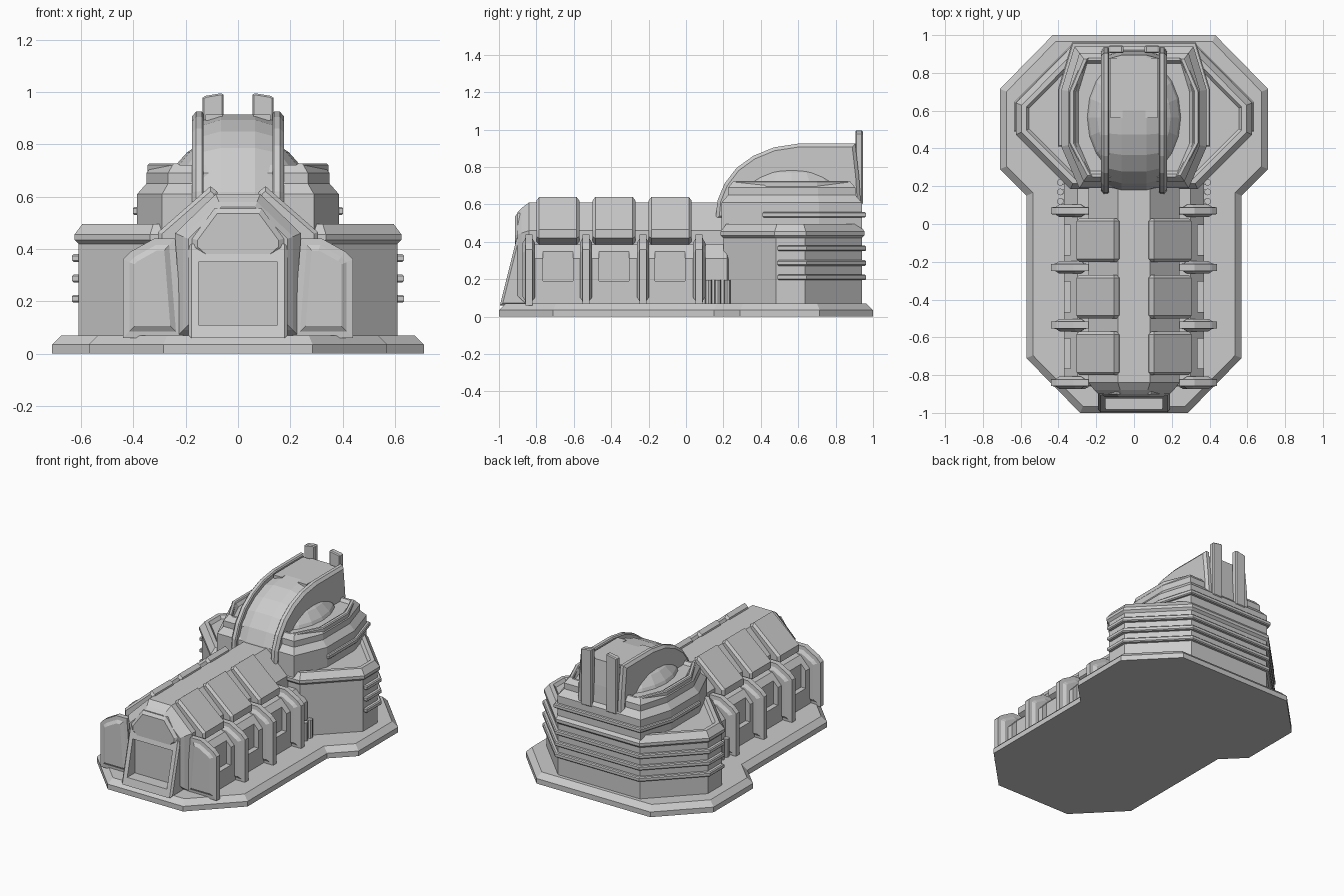
import bpy, bmesh
from mathutils import Vector

if "Cube" in bpy.data.objects:
    bpy.data.objects.remove(bpy.data.objects["Cube"])


def offset(pts, d):
    """Inset a closed outline by d (mitred corners)."""
    n = len(pts)
    area = sum(pts[i][0] * pts[(i + 1) % n][1] - pts[(i + 1) % n][0] * pts[i][1] for i in range(n))
    sgn = 1 if area > 0 else -1
    out = []
    for i in range(n):
        p0, p, p1 = (Vector(pts[(i + k) % n]) for k in (-1, 0, 1))
        e0, e1 = (p - p0).normalized(), (p1 - p).normalized()
        n0, n1 = Vector((-e0.y, e0.x)) * sgn, Vector((-e1.y, e1.x)) * sgn
        out.append(p + (n0 + n1) * (d / max(0.3, 1 + n0.dot(n1))))
    return out


def loft(name, pts, levels, axis='z'):
    """Solid from an outline, stacked along an axis; levels = (position, inset)."""
    bm = bmesh.new()
    put = {'z': lambda p, l: (p[0], p[1], l),
           'y': lambda p, l: (p[0], l, p[1]),
           'x': lambda p, l: (l, p[0], p[1])}[axis]
    rings = [[bm.verts.new(put(p, l)) for p in offset(pts, d)] for l, d in levels]
    n = len(pts)
    for a, b in zip(rings, rings[1:]):
        for i in range(n):
            bm.faces.new((a[i], a[(i + 1) % n], b[(i + 1) % n], b[i]))
    bm.faces.new(rings[0])
    bm.faces.new(rings[-1])
    bmesh.ops.recalc_face_normals(bm, faces=bm.faces)
    me = bpy.data.meshes.new(name)
    bm.to_mesh(me)
    bm.free()
    ob = bpy.data.objects.new(name, me)
    bpy.context.collection.objects.link(ob)
    return ob


def sym(half):
    """Close a right-hand half outline across x = 0."""
    return half + [(-x, y) for x, y in reversed(half)]


def box(name, a, b):
    return loft(name, [(a[0], a[1]), (b[0], a[1]), (b[0], b[1]), (a[0], b[1])], [(a[2], 0), (b[2], 0)])


def ribbon(name, path, w, z0, z1):
    """Flat strip following an open path, w wide towards the left of travel."""
    far = offset(path, w)
    c = min(0.008, (z1 - z0) / 3)
    return loft(name, list(path) + [tuple(p) for p in reversed(far)],
                [(z0, c), (z0 + c, 0), (z1 - c, 0), (z1, c)])


def cut(ob, cutter):
    m = ob.modifiers.new('recess', 'BOOLEAN')
    m.object = cutter
    m.solver = 'EXACT'
    cutter.hide_render = True
    cutter.hide_viewport = True
    cutter.display_type = 'WIRE'


# Base plate
loft('base_plate', sym([(.285, -1), (.57, -.71), (.57, .15), (.71, .29), (.71, .715), (.43, 1)]),
     [(0, 0), (.035, 0), (.07, .035)])

# Nave with bevelled front gable
loft('nave', sym([(.24, .06), (.24, .46), (.085, .61)]),
     [(-.9, .05), (-.88, .03), (-.84, 0), (.3, 0)], 'y')

# Entrance portal, recessed door and hood
portal = loft('portal', [(-.995, .06), (-.905, .42), (-.8, .42), (-.8, .06)],
              [(-.19, .012), (-.178, 0), (.178, 0), (.19, .012)], 'x')
cut(portal, box('door_cutter', (-.15, -1.1, .11), (.15, -.885, .35)))
loft('entrance_hood', sym([(.13, .36), (.175, .40), (.175, .44), (.09, .555)]),
     [(-.915, .035), (-.915, .02), (-.9, 0), (-.82, 0)], 'y')

PILLARS = (-.84, -.535, -.23, .07)
BAYS = (-.685, -.385, -.085)
for s, side in ((1, 'right'), (-1, 'left')):
    # Side aisle with window recesses
    aisle = loft('aisle_' + side, [(s * x, z) for x, z in ((.1, .06), (.37, .06), (.37, .31), (.3, .385), (.1, .385))],
                 [(-.85, .02), (-.83, 0), (.22, 0), (.25, .05)], 'y')
    for y in BAYS:
        x0, x1 = sorted((s * .335, s * .5))
        cut(aisle, box('window_cutter', (x0, y - .08, .19), (x1, y + .08, .37)))
        # Overhanging roof blocks
        loft('roof_block_' + side,
             [(s * x, z) for x, z in ((.07, .58), (.08, .62), (.105, .64), (.305, .465), (.305, .42), (.23, .38), (.2, .38))],
             [(y - .115, .015), (y - .1, 0), (y + .1, 0), (y + .115, .015)], 'y')
    # Buttress pillars
    for y in PILLARS:
        loft('buttress_' + side,
             [(s * x, z) for x, z in ((.21, .06), (.44, .06), (.44, .36), (.41, .39), (.32, .44), (.24, .44))],
             [(y - .033, .045), (y - .02, .025), (y - .018, 0), (y + .018, 0), (y + .02, .025), (y + .033, .045)], 'y')
    # Short pipes beside the hall
    for y in (.12, .17, .22):
        bpy.ops.mesh.primitive_cylinder_add(vertices=8, radius=.018, depth=.13, location=(s * .39, y, .13))
        bpy.context.object.name = 'pipe_' + side
        box('pipe_bracket_' + side, (min(s * .35, s * .39), y - .012, .07), (max(s * .35, s * .39), y + .012, .18))

# Lower observatory block with rim and sunken roof panels
lower = [(.33, .2), (.61, .48), (.61, .635), (.31, .94)]
loft('lower_block', sym(lower),
     [(.06, 0), (.42, 0), (.435, -.015), (.455, -.015), (.495, .015), (.495, .04), (.475, .055)])

# Upper tier
upper = [(.29, .19), (.385, .41), (.385, .71), (.315, .94)]
loft('upper_tier', sym(upper),
     [(.45, 0), (.61, 0), (.65, .035), (.69, .035), (.72, .06), (.72, .075), (.70, .09)])

# Bands wrapping round the rear


def wrap(name, half, z, t=.015):
    path = [(x, y) for x, y in half] + [(-x, y) for x, y in reversed(half)]
    inner = [(x * .93, .49 + (y - .49) * .93 if y > .5 else y) for x, y in path]
    loft(name, path + inner[::-1], [(z - t, .006), (z - t + .006, 0), (z + t - .006, 0), (z + t, .006)])


for z in (.21, .287, .365):
    wrap('lower_band', [(.634, .49), (.634, .645), (.318, .962)], z)
wrap('upper_band', [(.402, .41), (.402, .715), (.328, .962)], .545)

# Side rails on the tier roof
for s, side in ((1, 'right'), (-1, 'left')):
    out = [(.25, .25), (.345, .43), (.345, .70), (.27, .88)]
    inn = [(x - .03, y) for x, y in out]
    loft('roof_rail_' + side, [(s * x, y) for x, y in out + inn[::-1]], [(.69, 0), (.72, 0), (.726, .006)])

# Dome
bpy.ops.mesh.primitive_uv_sphere_add(segments=20, ring_count=12, radius=1, location=(0, .565, .6))
dome = bpy.context.object
dome.name = 'dome'
dome.scale = (.275, .36, .24)

# Arched shutter with raised rails
arch = [(.158, .52), (.168, .62), (.205, .71), (.27, .795), (.36, .86), (.47, .905), (.6, .925),
        (.905, .925), (.925, .75), (.94, .52)]
loft('shutter', arch, [(-.14, .035), (-.065, .012), (.065, .012), (.14, .035)], 'x')
for s, side in ((1, 'right'), (-1, 'left')):
    loft('shutter_rail_' + side, arch,
         [(s * .132, .008), (s * .138, 0), (s * .16, 0), (s * .175, .018)], 'x')
    # Rear towers
    loft('rear_tower_' + side, [(s * x, z) for x, z in ((.055, .6), (.135, .6), (.135, .978), (.125, .985), (.065, .995), (.055, .99))],
         [(.905, .006), (.911, 0), (.939, 0), (.945, .006)], 'y')
    # Shutter rear inset panel edges
    box('shutter_strip_' + side, (min(s * .06, s * .125), .56, .89), (max(s * .06, s * .125), .88, .913))
